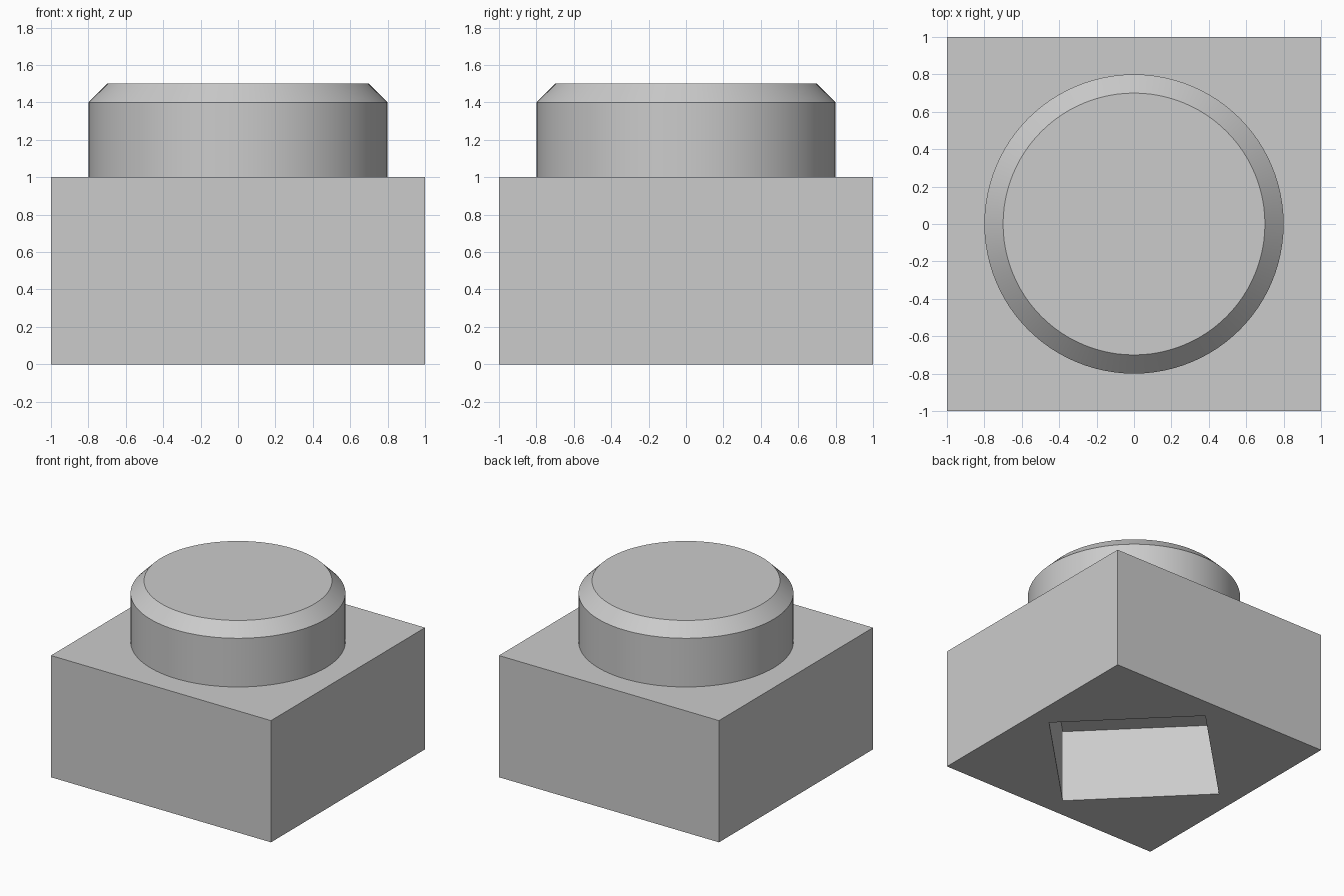
import bpy

# Remove the default cube
if "Cube" in bpy.data.objects:
    bpy.data.objects.remove(bpy.data.objects["Cube"], do_unlink=True)

# Single grey material
grey = bpy.data.materials.new("light_grey")
grey.use_nodes = True
colour = (0.6, 0.6, 0.6, 1)
grey.diffuse_color = colour
grey.node_tree.nodes["Principled BSDF"].inputs["Base Color"].default_value = colour


def finish(name):
    obj = bpy.context.object
    obj.name = obj.data.name = name
    obj.data.materials.append(grey)
    return obj


# Square block
bpy.ops.mesh.primitive_cube_add(size=2, location=(0, 0, 0.5))
bpy.context.object.scale.z = 0.5
bpy.ops.object.transform_apply(location=False, rotation=False, scale=True)
block = finish("block")

# Diamond-shaped socket cut into the underside
SOCKET_DEPTH, MARGIN = 0.6, 0.2
bpy.ops.mesh.primitive_cylinder_add(
    vertices=4, radius=0.835, depth=SOCKET_DEPTH + MARGIN,
    location=(0, 0, (SOCKET_DEPTH - MARGIN) / 2))
cutter = finish("socket_cutter")
cutter.hide_render = True
cut = block.modifiers.new("socket", "BOOLEAN")
cut.operation = "DIFFERENCE"
cut.solver = "EXACT"
cut.object = cutter
bpy.context.view_layer.objects.active = block
bpy.ops.object.modifier_apply(modifier=cut.name)
bpy.data.objects.remove(cutter, do_unlink=True)

# Round stud with a chamfered top rim
bpy.ops.mesh.primitive_cylinder_add(
    vertices=96, radius=0.8, depth=0.5, location=(0, 0, 1.25))
stud = finish("stud")
weights = stud.data.attributes.new("bevel_weight_edge", "FLOAT", "EDGE")
for edge in stud.data.edges:
    if all(stud.data.vertices[v].co.z > 0 for v in edge.vertices):
        weights.data[edge.index].value = 1
chamfer = stud.modifiers.new("chamfer", "BEVEL")
chamfer.limit_method = "WEIGHT"
chamfer.width = 0.1
chamfer.offset_type = "OFFSET"
chamfer.segments = 1
bpy.ops.object.modifier_apply(modifier=chamfer.name)
bpy.ops.object.shade_smooth_by_angle(angle=0.5)
